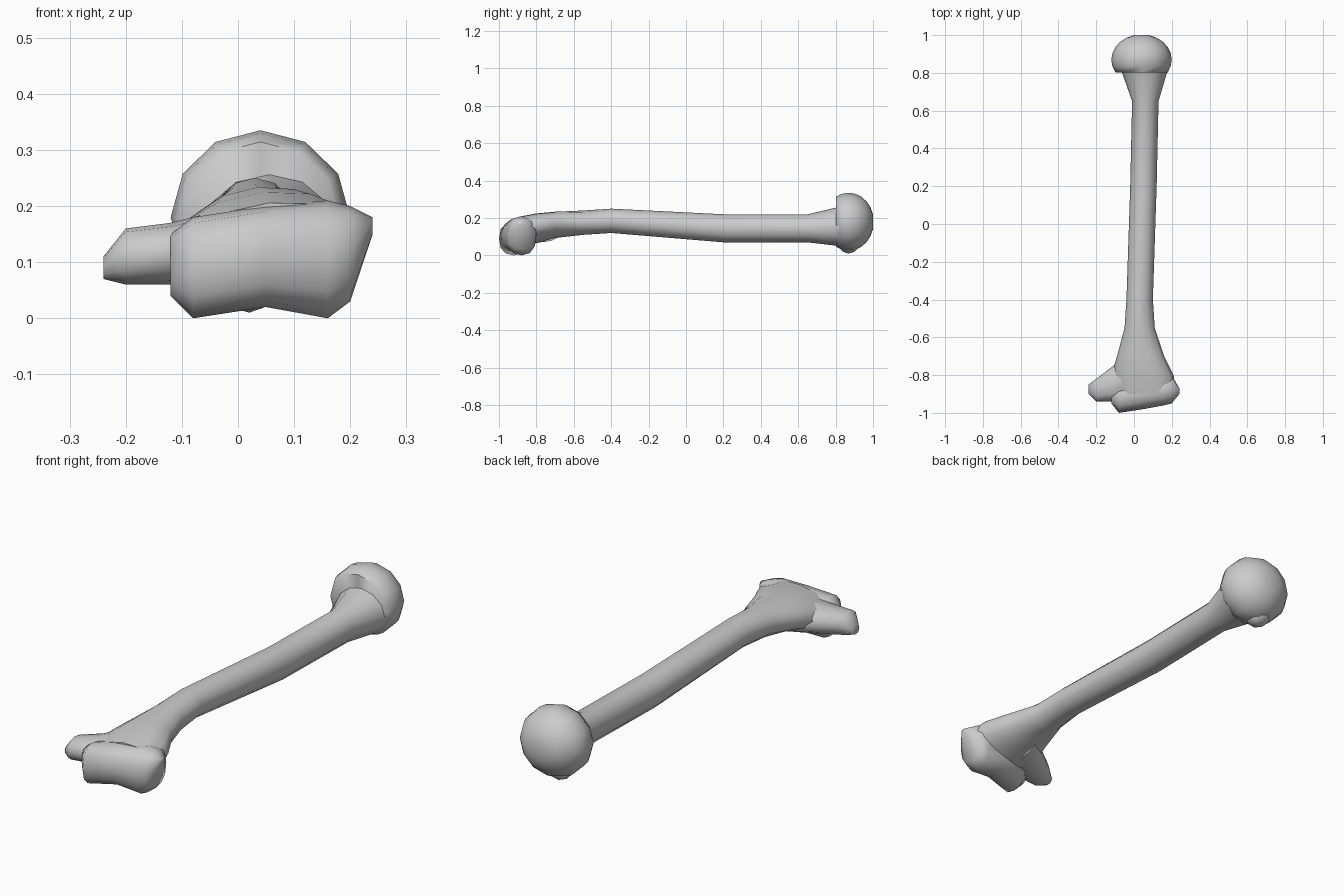
import bpy, bmesh, math
from mathutils import Vector

cube = bpy.data.objects.get("Cube")
if cube:
    bpy.data.objects.remove(cube, do_unlink=True)

bone_grey = bpy.data.materials.new("bone grey")
bone_grey.use_nodes = True
colour = (.6, .6, .6, 1)
bone_grey.diffuse_color = colour
bone_grey.node_tree.nodes["Principled BSDF"].inputs["Base Color"].default_value = colour


def finish(obj):
    """Give the active object its material and soft shading."""
    obj.data.materials.append(bone_grey)
    bpy.ops.object.shade_smooth_by_angle(angle=math.radians(65))


def rounded(value, power):
    """Signed power that fills an oval out towards a rounded box."""
    return math.copysign(abs(value) ** power, value)


def loft(name, axis, rings, power=1, sides=12):
    """Skin rings (position, side_min, side_max, z_min, z_max) along x or y."""
    bm = bmesh.new()
    loops = []
    for position, side_min, side_max, z_min, z_max in rings:
        loop = []
        for i in range(sides):
            turn = math.tau * i / sides
            across = rounded(math.cos(turn), power)
            upward = rounded(math.sin(turn), power)
            side = (side_min + side_max + across * (side_max - side_min)) / 2
            z = (z_min + z_max + upward * (z_max - z_min)) / 2
            point = (side, position, z) if axis == "y" else (position, side, z)
            loop.append(bm.verts.new(point))
        loops.append(loop)
    for near, far in zip(loops, loops[1:]):
        for i in range(sides):
            bm.faces.new((near[i], near[i - 1], far[i - 1], far[i]))
    # Close each end with a fan
    for loop in (loops[0], loops[-1]):
        hub = bm.verts.new(sum((vert.co for vert in loop), Vector()) / sides)
        for i in range(sides):
            bm.faces.new((loop[i], loop[i - 1], hub))
    bmesh.ops.recalc_face_normals(bm, faces=bm.faces)
    # Lean the flared lower end up towards the left
    if axis == "y":
        for vert in bm.verts:
            if vert.co.y < -.6:
                vert.co.z += vert.co.x / 10
    mesh = bpy.data.meshes.new(name)
    bm.to_mesh(mesh)
    bm.free()
    obj = bpy.data.objects.new(name, mesh)
    bpy.context.collection.objects.link(obj)
    bpy.ops.object.select_all(action="DESELECT")
    obj.select_set(True)
    bpy.context.view_layer.objects.active = obj
    finish(obj)


# Long shaft, flared at both ends
loft("shaft", "y", [
    (-.9, -.11, .22, .05, .2),
    (-.8, -.12, .21, .06, .22),
    (-.7, -.09, .16, .09, .23),
    (-.55, -.05, .11, .11, .24),
    (-.4, -.04, .1, .12, .25),
    (.2, -.02, .12, .07, .22),
    (.65, -.01, .13, .07, .22),
    (.82, -.07, .18, .05, .26),
])

# Round upper head, cut flat where it meets the neck
head_rings = []
for degrees in range(-30, 90, 15):
    angle = math.radians(degrees)
    width = .16 * math.cos(angle)
    height = .155 * math.cos(angle)
    head_rings.append((.87 + .134 * math.sin(angle),
                       .04 - width, .04 + width, .18 - height, .18 + height))
loft("head", "y", head_rings)

# Small bump under the head
bpy.ops.mesh.primitive_ico_sphere_add(subdivisions=2, radius=.06, location=(.02, .87, .07))
bump = bpy.context.object
bump.name = "head_bump"
finish(bump)

# Spool shaped joint across the lower end
loft("lower_joint", "x", [
    (-.12, -.95, -.88, .04, .15),
    (-.08, -1, -.84, 0, .18),
    (.05, -.98, -.8, .02, .2),
    (.16, -.96, -.8, 0, .21),
    (.2, -.95, -.8, .03, .2),
    (.24, -.9, -.87, .15, .18),
], power=.85)

# Side knob beside the joint
loft("side_knob", "x", [
    (-.24, -.9, -.85, .07, .11),
    (-.2, -.94, -.82, .06, .16),
    (-.12, -.94, -.76, .06, .17),
    (0, -.92, -.66, .07, .2),
], power=.9)
